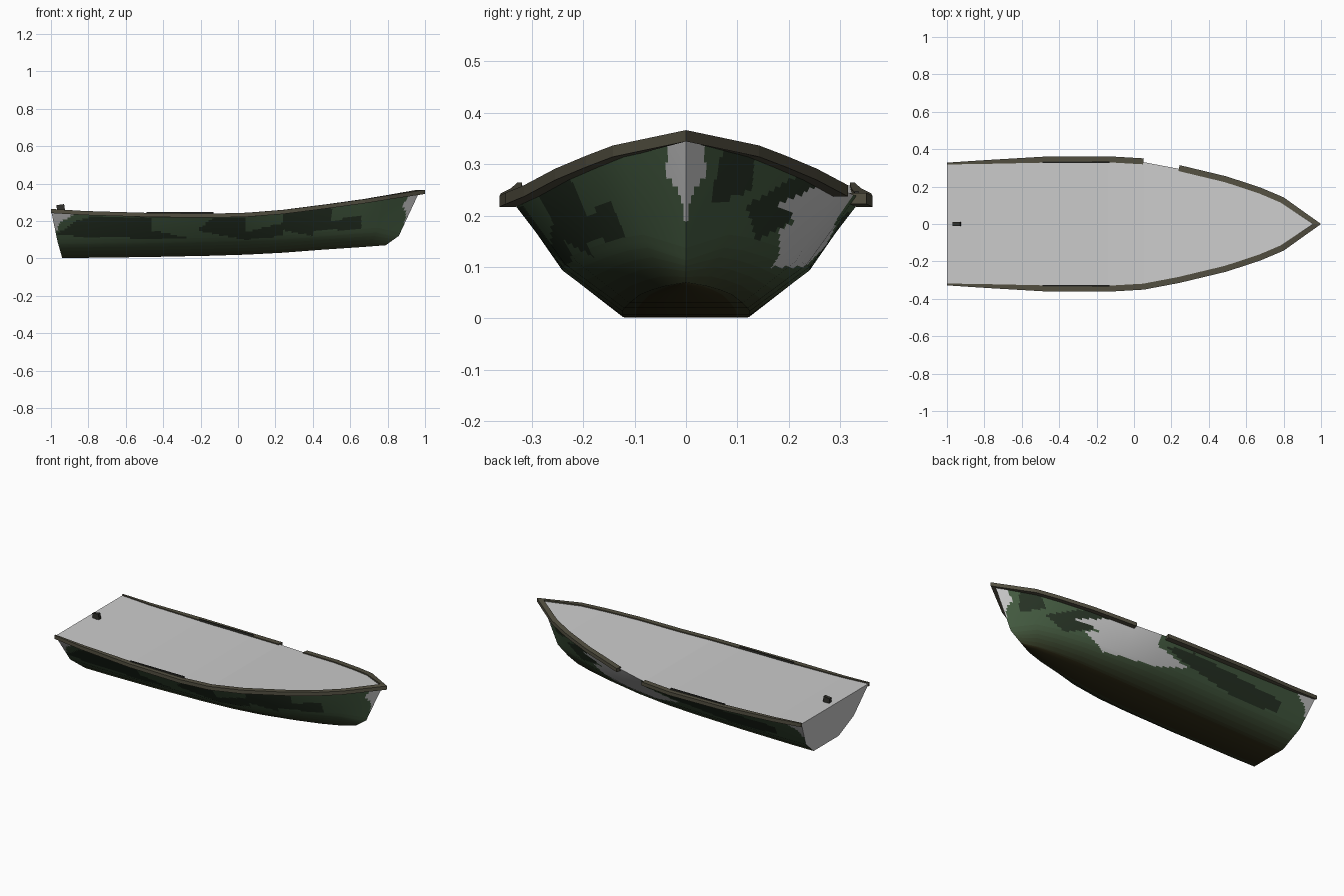
import bpy
from mathutils import Vector
from mathutils.geometry import intersect_point_line

if "Cube" in bpy.data.objects:
    bpy.data.objects.remove(bpy.data.objects["Cube"])

# Half sections: (x, y, z) at the sheer, bilge and keel edge, stern to stem
SHEER = [(-1, .322, .258), (-.82, .328, .247), (-.48, .34, .237), (-.14, .342, .233), (.05, .331, .238),
         (.24, .295, .253), (.49, .235, .285), (.67, .176, .31), (.79, .125, .33), (.972, 0, .36)]
BILGE = [(-.965, .23, .09), (-.8, .235, .09), (-.48, .24, .093), (-.14, .24, .1), (.05, .235, .105),
         (.24, .215, .112), (.47, .17, .13), (.64, .12, .145), (.745, .08, .15), (.86, 0, .12)]
KEEL = [(-.94, .12, .002), (-.8, .123, .003), (-.48, .125, .007), (-.14, .124, .014), (.05, .12, .02),
        (.24, .11, .03), (.45, .09, .046), (.6, .065, .056), (.7, .04, .063), (.79, 0, .07)]


def material(name, color):
    m = bpy.data.materials.new(name)
    m.diffuse_color = (*color, 1)
    m.use_nodes = True
    m.node_tree.nodes["Principled BSDF"].inputs["Base Color"].default_value = m.diffuse_color
    return m


def make(name, verts, faces, mats=()):
    me = bpy.data.meshes.new(name)
    me.from_pydata(verts, [], faces)
    for m in mats:
        me.materials.append(m)
    ob = bpy.data.objects.new(name, me)
    bpy.context.collection.objects.link(ob)
    return ob


def inside(p, poly):
    hit = False
    for (x1, z1), (x2, z2) in zip(poly, poly[1:] + poly[:1]):
        if (z1 > p[1]) != (z2 > p[1]) and p[0] < (x2 - x1) * (p[1] - z1) / (z2 - z1) + x1:
            hit = not hit
    return hit


# Paint: grey, dark camouflage, then green fading to brown at the keel
green, brown = Vector((.062, .112, .056)), Vector((.03, .025, .008))
BANDS = 8
dark = material("dark_green", (.022, .036, .02))
rail_mat = material("rail_brown", (.085, .078, .052))
black = material("dark_fitting", (.03, .03, .025))
paint = [None, dark] + [material(f"hull_paint_{k}", brown.lerp(green, k / (BANDS - 1))) for k in range(BANDS)]

# Paint patches as (x, z) outlines on each side
STEM = [(1, .37), (.93, .36), (.88, .28), (.9, .24), (.885, .18), (.92, .19)]
STERN = [(-1.01, .27), (-.97, .14), (-.955, .19), (-.86, .245)]
GREY = {-1: [STEM, STERN],
        1: [STEM, STERN, [(.57, .22), (.4, .19), (.5, .17), (.36, .1), (.05, .1), (-.15, .14),
                          (.08, .19), (.08, .28), (.26, .28)]]}
DARK = {-1: [[(-.8, .22), (-.47, .22), (-.46, .15), (-.25, .105), (-.8, .11), (-.97, .13), (-.86, .2)],
             [(-.21, .16), (-.14, .21), (.04, .22), (.04, .14), (.24, .19), (.24, .12), (.04, .1), (-.21, .145)],
             [(.24, .26), (.5, .28), (.5, .2), (.66, .23), (.66, .155), (.4, .15), (.4, .12), (.24, .15)]],
        1: [[(.04, .2), (-.15, .21), (-.8, .17), (-.78, .11), (-.5, .1), (-.1, .16)],
            [(.3, .25), (.52, .28), (.72, .22), (.6, .15), (.4, .2)],
            [(.76, .31), (.86, .33), (.84, .22), (.72, .25)]]}

# Coarse grid of positions and smooth normals, one half of the hull
rows = [[Vector((k[0], 0, k[2])), Vector(k), Vector(b), Vector(s)] for s, b, k in zip(SHEER, BILGE, KEEL)]
NI, NJ = len(rows), 4
norms = []
for i in range(NI):
    norms.append([])
    for j in range(NJ):
        du = rows[min(i + 1, NI - 1)][j] - rows[max(i - 1, 0)][j]
        dv = rows[i][min(j + 1, NJ - 1)] - rows[i][max(j - 1, 0)]
        n = dv.cross(du)
        norms[i].append(n.normalized() if n.length > 1e-6 else Vector((.6, 0, -.8)))


def sample(grid, u, v):
    i, j = min(int(u), NI - 2), min(int(v), NJ - 2)
    a, b = u - i, v - j
    return grid[i][j].lerp(grid[i + 1][j], a).lerp(grid[i][j + 1].lerp(grid[i + 1][j + 1], a), b)


# Painted hull, finely divided so the patches have clean edges
SU, SV = 20, 14
nu, nv = (NI - 1) * SU, (NJ - 1) * SV
verts, normals, faces, slots = [], [], [], []
for side in (-1, 1):
    base = len(verts)
    flip = Vector((1, side, 1))
    for a in range(nu + 1):
        for b in range(nv + 1):
            verts.append(sample(rows, a / SU, b / SV) * flip)
            normals.append((sample(norms, a / SU, b / SV) * flip).normalized())
    for a in range(nu):
        for b in range(nv):
            q = base + a * (nv + 1) + b
            f = (q, q + 1, q + nv + 2, q + nv + 1)
            faces.append(f if side > 0 else f[::-1])
            c = sum((verts[k] for k in f), Vector()) / 4
            p, h = (c.x, c.z), (b + .5) / SV
            if h > 1.2 and any(inside(p, g) for g in GREY[side]):
                slots.append(0)
            elif h > 1.2 and any(inside(p, g) for g in DARK[side]):
                slots.append(1)
            else:
                slots.append(2 + round(max(0, min(1, (h - .7) / 1.5)) * (BANDS - 1)))
hull = make("hull", verts, faces, paint)
hull.data.polygons.foreach_set("material_index", slots)
hull.data.shade_smooth()
hull.data.normals_split_custom_set_from_vertices([tuple(n) for n in normals])

# Transom
half = rows[0][1:]
make("transom", [p for p in half] + [p * Vector((1, -1, 1)) for p in reversed(half)], [tuple(range(6))])

# Deck cover following the sheer
deck_v = [(x, s * y, z) for x, y, z in SHEER for s in (-1, 1)]
make("deck", deck_v, [(2 * i, 2 * i + 2, 2 * i + 3, 2 * i + 1) for i in range(NI - 1)])


# Rub rails swept along the sheer, with a gap on one side
def rail(name, first, last, side):
    v, f = [], []
    for i in range(first, last + 1):
        p = Vector(SHEER[i])
        t = Vector(SHEER[min(i + 1, NI - 1)]) - Vector(SHEER[max(i - 1, 0)])
        n = Vector((-t.y, t.x, 0)).normalized()
        w = {0: .3, 1: .6}.get(i, 1)
        if i == NI - 1:
            n, w = Vector((1, 0, 0)), 1.4
        for off, dz in ((-.012, -.016), (.02, -.016), (.02, .006), (-.012, .006)):
            q = p + n * off * w
            v.append((q.x, q.y * side, q.z + dz))
    m = last - first
    for i in range(m):
        for k in range(4):
            a, b = 4 * i + k, 4 * i + (k + 1) % 4
            f.append((a, a + 4, b + 4, b))
    f += [(0, 1, 2, 3), tuple(4 * m + k for k in (3, 2, 1, 0))]
    if side > 0:
        f = [g[::-1] for g in f]
    make(name, v, f, [rail_mat])


rail("rail_near", 0, NI - 1, -1)
rail("rail_far_aft", 0, 4, 1)
rail("rail_far_bow", 5, NI - 1, 1)


# Small fittings: stern post and inner rail strips
def box(name, loc, size):
    bpy.ops.mesh.primitive_cube_add(size=1, location=loc)
    ob = bpy.context.object
    ob.name, ob.scale = name, size
    ob.data.materials.append(black)
    return ob


box("stern_post", (-.948, 0, .27), (.042, .02, .034)).rotation_euler.y = -.15
for s, label in ((-1, "near"), (1, "far")):
    box(f"rail_strip_{label}", (-.31, s * .331, .242), (.36, .008, .012))
